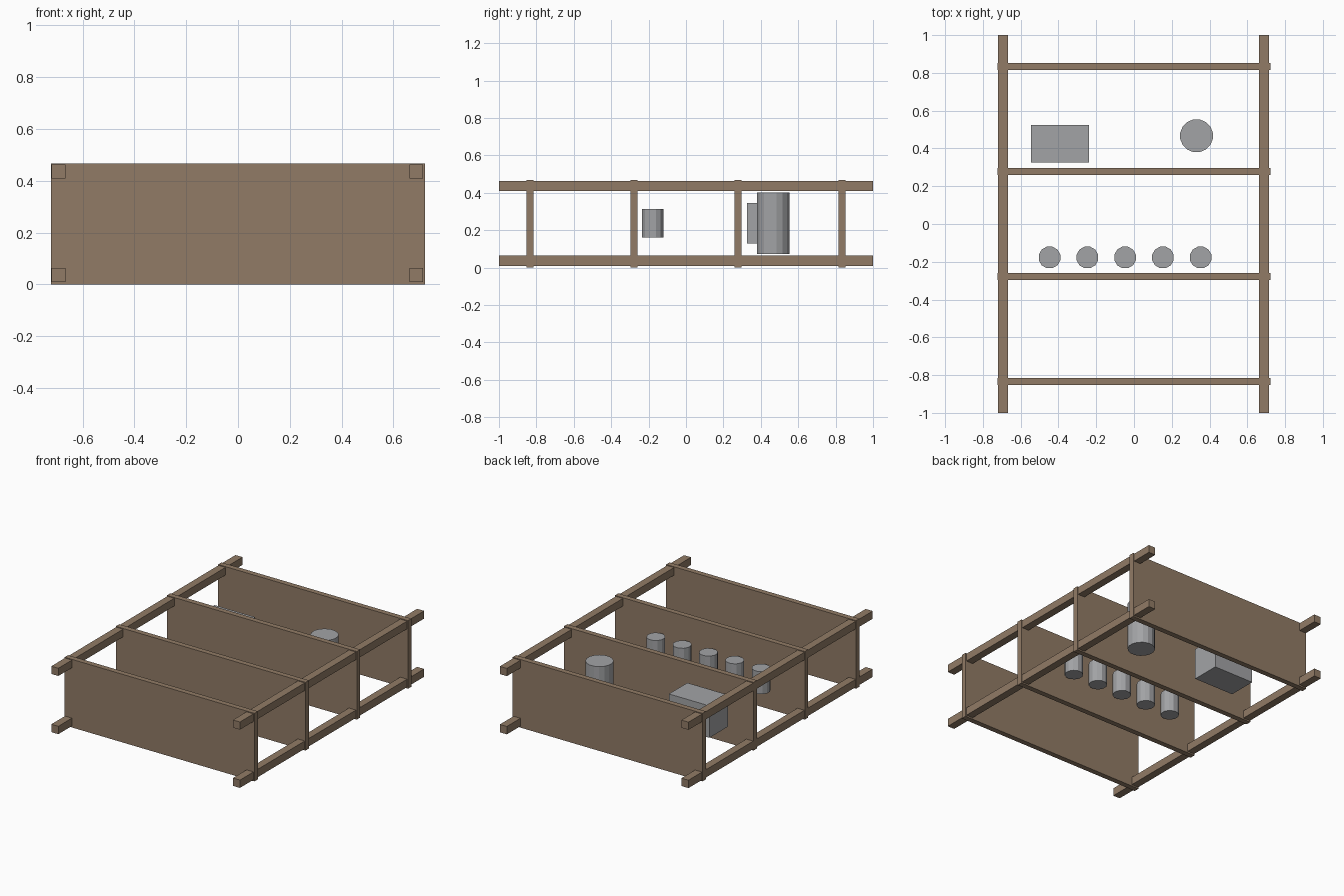
import bpy, math

if "Cube" in bpy.data.objects:
    bpy.data.objects.remove(bpy.data.objects["Cube"])


def material(name, rgb):
    m = bpy.data.materials.new(name)
    m.diffuse_color = (*rgb, 1)
    m.use_nodes = True
    m.node_tree.nodes["Principled BSDF"].inputs["Base Color"].default_value = m.diffuse_color
    return m


wood = material("brown wood", (0.283, 0.198, 0.133))
metal = material("grey metal", (0.365, 0.37, 0.382))


def box(name, x, y, z, mat):
    """Box from (min, max) pairs."""
    bpy.ops.mesh.primitive_cube_add(size=1, location=[sum(r) / 2 for r in (x, y, z)])
    o = bpy.context.object
    o.name = name
    o.scale = [r[1] - r[0] for r in (x, y, z)]
    bpy.ops.object.transform_apply(location=False, rotation=False, scale=True)
    o.data.materials.append(mat)


def can(name, x, y, r, z, sides):
    """Upright flat-sided cylinder."""
    bpy.ops.mesh.primitive_cylinder_add(
        vertices=sides, radius=r, depth=z[1] - z[0],
        location=(x, y, sum(z) / 2), rotation=(0, 0, math.pi / sides))
    o = bpy.context.object
    o.name = name
    o.data.materials.append(metal)


# Four corner posts of the rack, which lies on its back
for side, x in (("left", (-0.719, -0.666)), ("right", (0.662, 0.715))):
    for level, z in (("lower", (0.010, 0.064)), ("upper", (0.410, 0.463))):
        box(f"{side}_{level}_post", x, (-1, 1), z, wood)

# Four shelf boards
for i in range(4):
    y = -0.834 + i * 0.556
    box(f"shelf_{i + 1}", (-0.7215, 0.7215), (y - 0.0185, y + 0.0185), (0, 0.468), wood)

# Items on the shelves
box("storage_box", (-0.546, -0.238), (0.325, 0.525), (0.128, 0.347), metal)
can("large_canister", 0.331, 0.467, 0.088, (0.074, 0.401), 16)
for i in range(5):
    can(f"small_can_{i + 1}", -0.447 + i * 0.2, -0.177, 0.059, (0.16, 0.315), 12)
